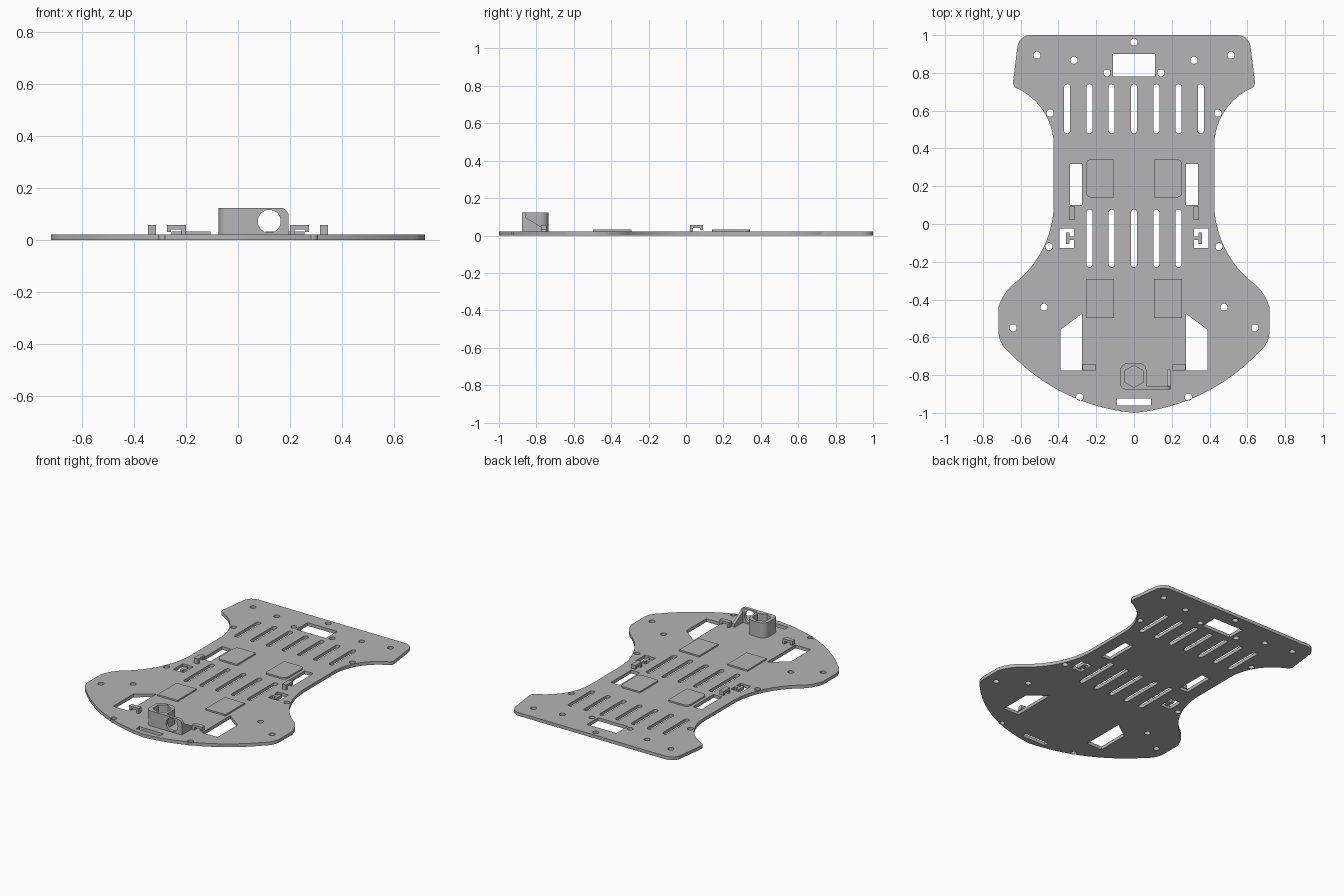
import bpy, bmesh, math
from mathutils import Vector

old = bpy.data.objects.get("Cube")
if old:
    bpy.data.objects.remove(old, do_unlink=True)

GREY = (0.46, 0.46, 0.46, 1)
mat = bpy.data.materials.new("plain grey")
mat.use_nodes = True
mat.diffuse_color = GREY
mat.node_tree.nodes["Principled BSDF"].inputs["Base Color"].default_value = GREY

TOP = 0.022      # top of the base plate
SINK = 0.018     # where raised parts start, just inside the plate
parts = []


def arc(a, b, c, n=12):
    """Points on the circular arc from a through b to c."""
    (ax, ay), (bx, by), (cx, cy) = a, b, c
    d = 2 * (ax * (by - cy) + bx * (cy - ay) + cx * (ay - by))
    a2, b2, c2 = ax * ax + ay * ay, bx * bx + by * by, cx * cx + cy * cy
    m = Vector(((a2 * (by - cy) + b2 * (cy - ay) + c2 * (ay - by)) / d,
                (a2 * (cx - bx) + b2 * (ax - cx) + c2 * (bx - ax)) / d))
    r = (Vector(a) - m).length
    t0 = math.atan2(ay - m.y, ax - m.x)
    sweep = math.remainder(math.atan2(cy - m.y, cx - m.x) - t0, math.tau)
    return [(m.x + r * math.cos(t0 + sweep * i / n),
             m.y + r * math.sin(t0 + sweep * i / n)) for i in range(n + 1)]


def ring(x, y, r, n=20, turn=0.0):
    return [(x + r * math.cos(turn + math.tau * i / n),
             y + r * math.sin(turn + math.tau * i / n)) for i in range(n)]


def rect(x0, x1, y0, y1, radii=(0, 0, 0, 0), n=6):
    """Rectangle; radii go lower left, lower right, upper right, upper left."""
    pts = []
    corners = [(x0, y0, 1, 1), (x1, y0, -1, 1), (x1, y1, -1, -1), (x0, y1, 1, -1)]
    for k, ((x, y, sx, sy), r) in enumerate(zip(corners, radii)):
        if not r:
            pts.append((x, y))
            continue
        for i in range(n + 1):
            t = math.pi + math.pi / 2 * (k + i / n)
            pts.append((x + sx * r + r * math.cos(t), y + sy * r + r * math.sin(t)))
    return pts


def mirror(loop):
    return [(-x, y) for x, y in reversed(loop)]


def prism(name, loops, lo, hi, axis="z"):
    """Extrude an outline (with holes) from lo to hi along an axis."""
    curve = bpy.data.curves.new(name + "_profile", "CURVE")
    curve.dimensions = "2D"
    curve.fill_mode = "BOTH"
    curve.extrude = (hi - lo) / 2
    for loop in loops:
        s = curve.splines.new("POLY")
        s.points.add(len(loop) - 1)
        for p, (u, v) in zip(s.points, loop):
            p.co = (u, v, 0, 1)
        s.use_cyclic_u = True
    tmp = bpy.data.objects.new(name + "_profile", curve)
    bpy.context.collection.objects.link(tmp)
    dg = bpy.context.evaluated_depsgraph_get()
    mesh = bpy.data.meshes.new_from_object(tmp.evaluated_get(dg))
    bpy.data.objects.remove(tmp, do_unlink=True)
    mid = (lo + hi) / 2
    for v in mesh.vertices:
        a, b, c = v.co
        c += mid
        v.co = {"z": (a, b, c), "y": (a, c, b), "x": (c, a, b)}[axis]
    bm = bmesh.new()
    bm.from_mesh(mesh)
    bmesh.ops.remove_doubles(bm, verts=bm.verts, dist=1e-5)
    bmesh.ops.recalc_face_normals(bm, faces=bm.faces)
    bm.to_mesh(mesh)
    bm.free()
    mesh.materials.clear()
    mesh.materials.append(mat)
    obj = bpy.data.objects.new(name, mesh)
    bpy.context.collection.objects.link(obj)
    parts.append(obj)


# Base plate outline: half of it, then mirrored
half = (arc((0.545, 1), (0.595, 0.982), (0.617, 0.94), 6)
        + arc((0.64, 0.757), (0.635, 0.73), (0.61, 0.715), 5)
        + arc((0.6, 0.708), (0.475, 0.59), (0.425, 0.41), 16)
        + arc((0.425, 0.12), (0.475, -0.115), (0.61, -0.295), 16)
        + arc((0.615, -0.3), (0.685, -0.37), (0.717, -0.44), 8)
        + arc((0.717, -0.58), (0.7, -0.635), (0.665, -0.675), 5)
        + arc((0.66, -0.68), (0.36, -0.9), (0, -1), 16))
outline = half + mirror(half)[1:]

# Screw holes, windows and cable slots
holes = [ring(0, 0.963, 0.019), rect(-0.11, 0.11, 0.78, 0.9),
         rect(-0.09, 0.09, -0.96, -0.925)]
screws = [(0.513, 0.894), (0.317, 0.867), (0.143, 0.8), (0.444, 0.587),
          (0.45, -0.12), (0.476, -0.44), (0.64, -0.55), (0.288, -0.917)]
side_holes = [ring(x, y, 0.019) for x, y in screws]
side_holes.append(rect(0.275, 0.34, 0.1, 0.317))
side_holes.append([(0.275, -0.775), (0.39, -0.775), (0.39, -0.56), (0.275, -0.475)])
# Square opening with a T-shaped tongue left standing in it
side_holes.append([(0.317, -0.127), (0.395, -0.127), (0.395, -0.025), (0.317, -0.025),
                   (0.317, -0.066), (0.342, -0.066), (0.342, -0.046), (0.361, -0.046),
                   (0.361, -0.106), (0.342, -0.106), (0.342, -0.086), (0.317, -0.086)])
for h in side_holes:
    holes += [h, mirror(h)]
for count, y0, y1 in ((7, 0.48, 0.74), (5, -0.228, 0.076)):
    for i in range(count):
        x = (i - count // 2) * 0.118
        holes.append(rect(x - 0.016, x + 0.016, y0, y1, (0.0155,) * 4))
prism("base_plate", [outline] + holes, 0, TOP)

# Raised pads
for side, m in (("left", lambda p: p), ("right", mirror)):
    prism(side + "_rear_pad", [m(rect(0.105, 0.255, 0.14, 0.343, (0.01, 0.03, 0.03, 0.01)))],
          SINK, 0.032)
    prism(side + "_front_pad", [m(rect(0.105, 0.255, -0.497, -0.292))], SINK, 0.032)


# Hooked cable clips: a post, a bar and a short lip over the window edge
def hook(post, tip):
    s = 1 if tip > post else -1
    return [(post, SINK), (post, 0.057), (tip, 0.057), (tip, 0.03), (tip - s * 0.016, 0.03),
            (tip - s * 0.016, 0.041), (post + s * 0.016, 0.041), (post + s * 0.016, SINK)]


for side, s in (("left", 1), ("right", -1)):
    lo, hi = sorted((s * 0.314, s * 0.345))
    prism(side + "_rear_clip", [hook(0.022, 0.092)], lo, hi, "x")
    prism(side + "_front_clip", [hook(s * 0.2, s * 0.273)], -0.775, -0.745, "y")

# Ball caster holder: rounded block with a hexagonal socket
prism("caster_block", [rect(-0.074, 0.067, -0.877, -0.735, (0.035, 0, 0.045, 0.045)),
                       ring(0, -0.807, 0.058, 6, math.pi / 2)], SINK, 0.123)
# Arm with a round opening
prism("caster_arm", [rect(0.06, 0.194, SINK, 0.123, (0, 0, 0.03, 0)),
                     ring(0.12, 0.072, 0.044, 32)], -0.877, -0.857, "y")
# Sloped brace behind the arm
prism("caster_brace", [[(-0.865, SINK), (-0.77, SINK), (-0.77, 0.045), (-0.865, 0.1)]],
      0.175, 0.194, "x")

# Smooth curved walls, keep edges sharp
bpy.ops.object.select_all(action="DESELECT")
for o in parts:
    o.select_set(True)
bpy.context.view_layer.objects.active = parts[0]
bpy.ops.object.shade_smooth_by_angle(angle=math.radians(30))
